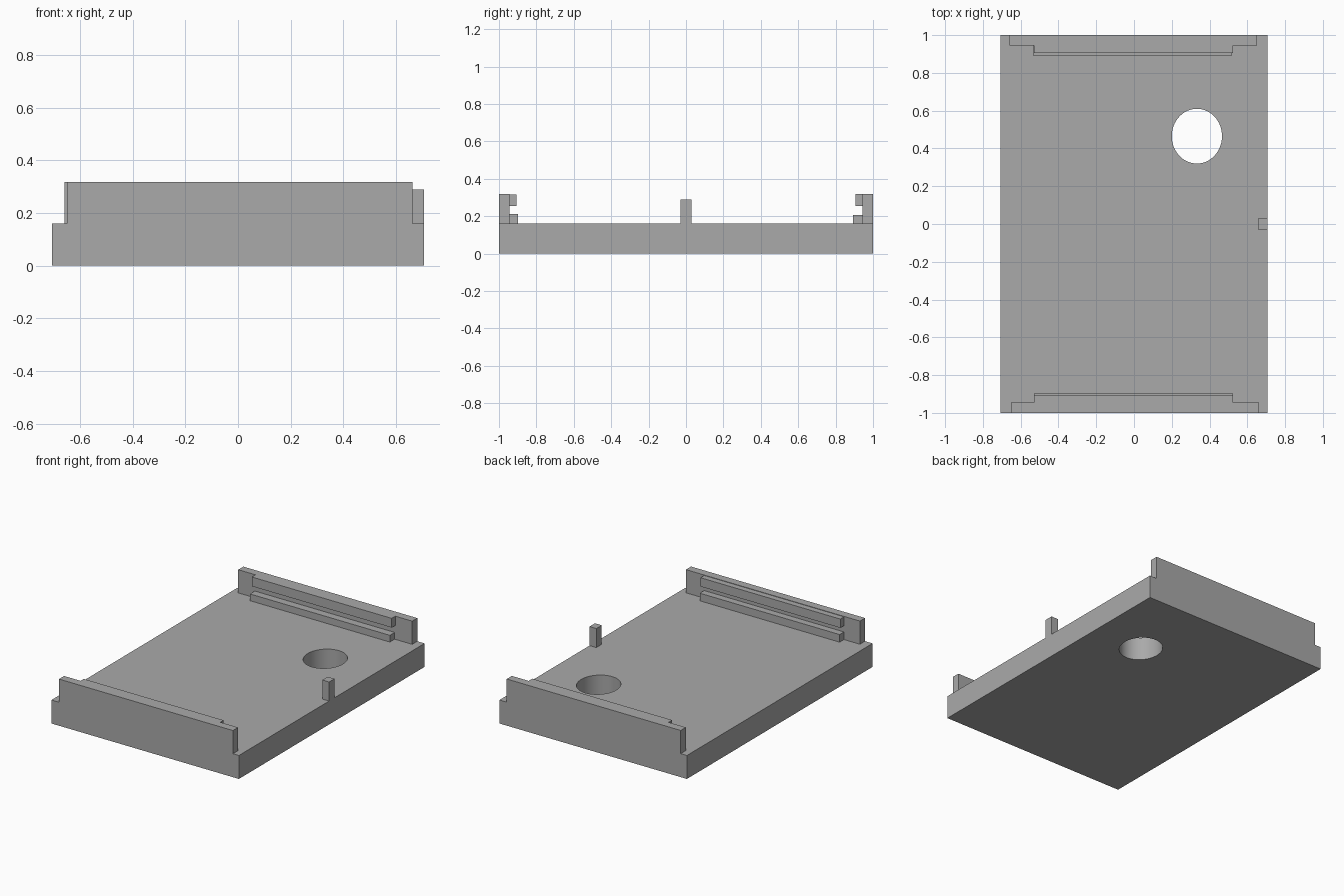
import bpy, bmesh, math

if "Cube" in bpy.data.objects:
    bpy.data.objects.remove(bpy.data.objects["Cube"])

grey = bpy.data.materials.new("grey plastic")
grey.diffuse_color = (0.4, 0.4, 0.4, 1)
grey.use_nodes = True
grey.node_tree.nodes["Principled BSDF"].inputs["Base Color"].default_value = grey.diffuse_color


def box(name, x0, x1, y0, y1, z0, z1):
    bm = bmesh.new()
    bmesh.ops.create_cube(bm, size=1)
    for v in bm.verts:
        v.co = ((x0 + x1) / 2 + v.co.x * (x1 - x0),
                (y0 + y1) / 2 + v.co.y * (y1 - y0),
                (z0 + z1) / 2 + v.co.z * (z1 - z0))
    me = bpy.data.meshes.new(name)
    bm.to_mesh(me)
    bm.free()
    me.materials.append(grey)
    ob = bpy.data.objects.new(name, me)
    bpy.context.collection.objects.link(ob)
    return ob


TOP = 0.16

# Base slab with an oval through-hole
base = box("base_plate", -0.707, 0.707, -1, 1, 0, TOP)
bpy.ops.mesh.primitive_cylinder_add(vertices=64, radius=1, depth=1, location=(0.333, 0.465, 0.08))
cutter = bpy.context.object
cutter.name = "hole_cutter"
cutter.scale = (0.133, 0.145, 1)
cutter.data.materials.append(grey)
bpy.context.view_layer.update()
cut = base.modifiers.new("hole", 'BOOLEAN')
cut.object = cutter
cut.operation = 'DIFFERENCE'
cut.solver = 'EXACT'
bpy.context.view_layer.objects.active = base
bpy.ops.object.modifier_apply(modifier="hole")
bpy.data.objects.remove(cutter)
bpy.ops.object.select_all(action='DESELECT')
base.select_set(True)
bpy.ops.object.shade_smooth_by_angle(angle=math.radians(30))

# Front wall with two inner rails forming a groove
box("front_wall", -0.65, 0.662, -1, -0.945, TOP, 0.318)
box("front_lower_rail", -0.53, 0.525, -0.945, -0.898, TOP, 0.212)
box("front_upper_rail", -0.53, 0.525, -0.945, -0.905, 0.255, 0.315)

# Back wall with matching rails
box("back_wall", -0.66, 0.652, 0.945, 1, TOP, 0.318)
box("back_lower_rail", -0.535, 0.52, 0.893, 0.945, TOP, 0.206)
box("back_upper_rail", -0.53, 0.525, 0.906, 0.945, 0.255, 0.318)

# Small stop post on the right edge
box("side_post", 0.656, 0.707, -0.029, 0.029, TOP, 0.29)
